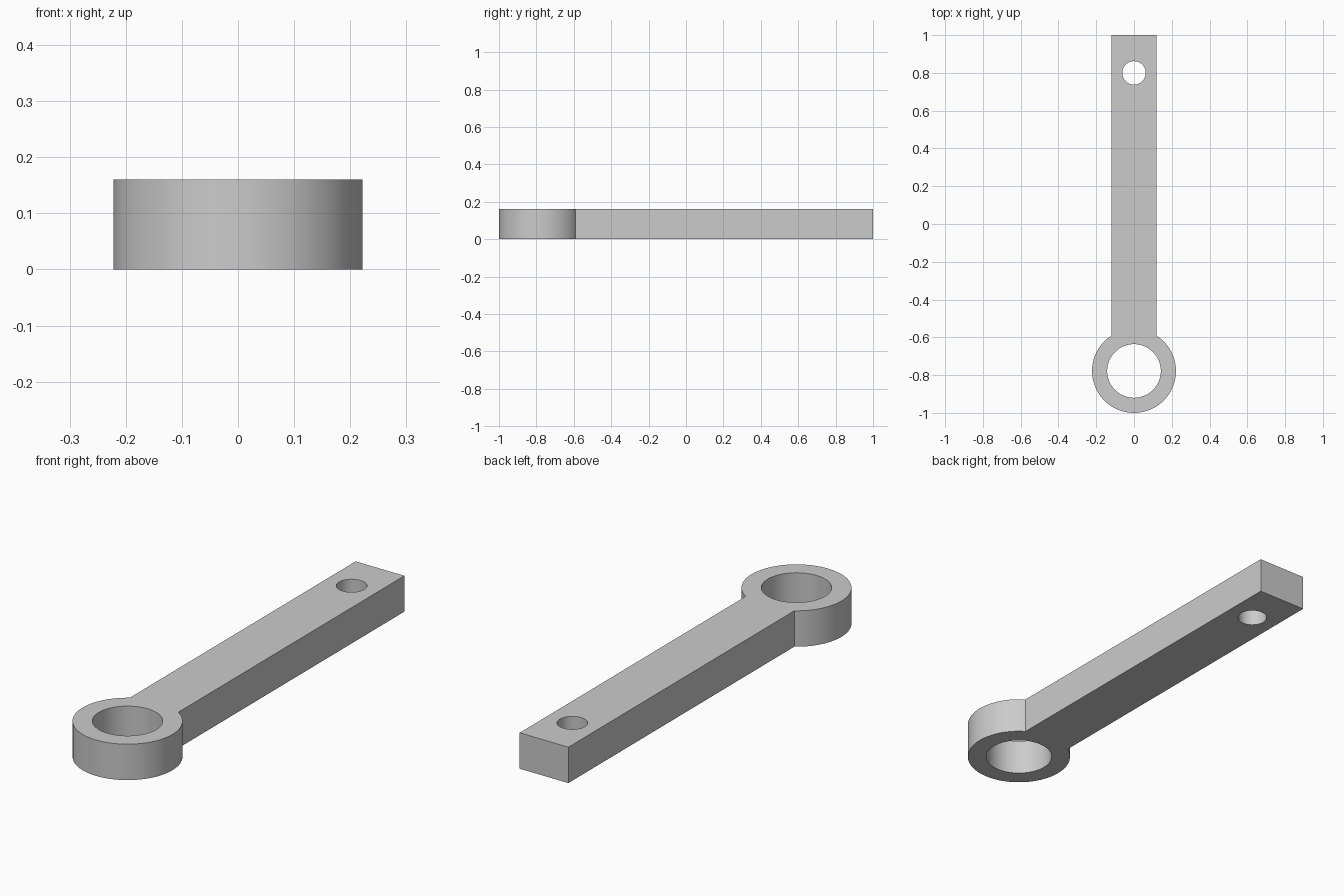
import bpy
import bmesh
from math import sin, cos, asin, pi

cube = bpy.data.objects.get("Cube")
if cube:
    bpy.data.objects.remove(cube, do_unlink=True)

HEIGHT = 0.16
HALF_WIDTH = 0.12
RING_Y, RING_R, BORE_R = -0.778, 0.222, 0.142
PIN_Y, PIN_R = 0.80, 0.062
SEGMENTS = 96

steel = bpy.data.materials.new("plain grey")
steel.use_nodes = True
grey = (0.6, 0.6, 0.6, 1)
steel.diffuse_color = grey
steel.node_tree.nodes["Principled BSDF"].inputs["Base Color"].default_value = grey


def arc(cy, r, start, end, count):
    """Points on an arc around (0, cy), both ends included."""
    steps = [start + (end - start) * i / count for i in range(count + 1)]
    return [(r * cos(a), cy + r * sin(a)) for a in steps]


def add_loop(bm, points):
    verts = [bm.verts.new((x, y, 0)) for x, y in points]
    for a, b in zip(verts, verts[1:] + verts[:1]):
        bm.edges.new((a, b))


# Outline: ring from one side of the bar round to the other, then the bar end
half_gap = asin(HALF_WIDTH / RING_R)
outline = arc(RING_Y, RING_R, pi / 2 + half_gap, 2.5 * pi - half_gap, SEGMENTS)
outline += [(HALF_WIDTH, 1), (-HALF_WIDTH, 1)]

bm = bmesh.new()
add_loop(bm, outline)
for cy, r in ((RING_Y, BORE_R), (PIN_Y, PIN_R)):
    add_loop(bm, arc(cy, r, 0, 2 * pi, SEGMENTS)[:-1])

# Fill around the two holes and raise to full thickness
bmesh.ops.triangle_fill(bm, edges=bm.edges[:], use_beauty=True, normal=(0, 0, 1))
raised = bmesh.ops.extrude_face_region(bm, geom=bm.faces[:], use_keep_orig=True)["geom"]
bmesh.ops.translate(bm, vec=(0, 0, HEIGHT),
                    verts=[v for v in raised if isinstance(v, bmesh.types.BMVert)])
bmesh.ops.recalc_face_normals(bm, faces=bm.faces[:])

mesh = bpy.data.meshes.new("ring_arm")
bm.to_mesh(mesh)
bm.free()
mesh.materials.append(steel)
arm = bpy.data.objects.new("ring_arm", mesh)
bpy.context.collection.objects.link(arm)

# Smooth curved walls, sharp rims
bpy.ops.object.select_all(action='DESELECT')
arm.select_set(True)
bpy.context.view_layer.objects.active = arm
bpy.ops.object.shade_smooth_by_angle()
